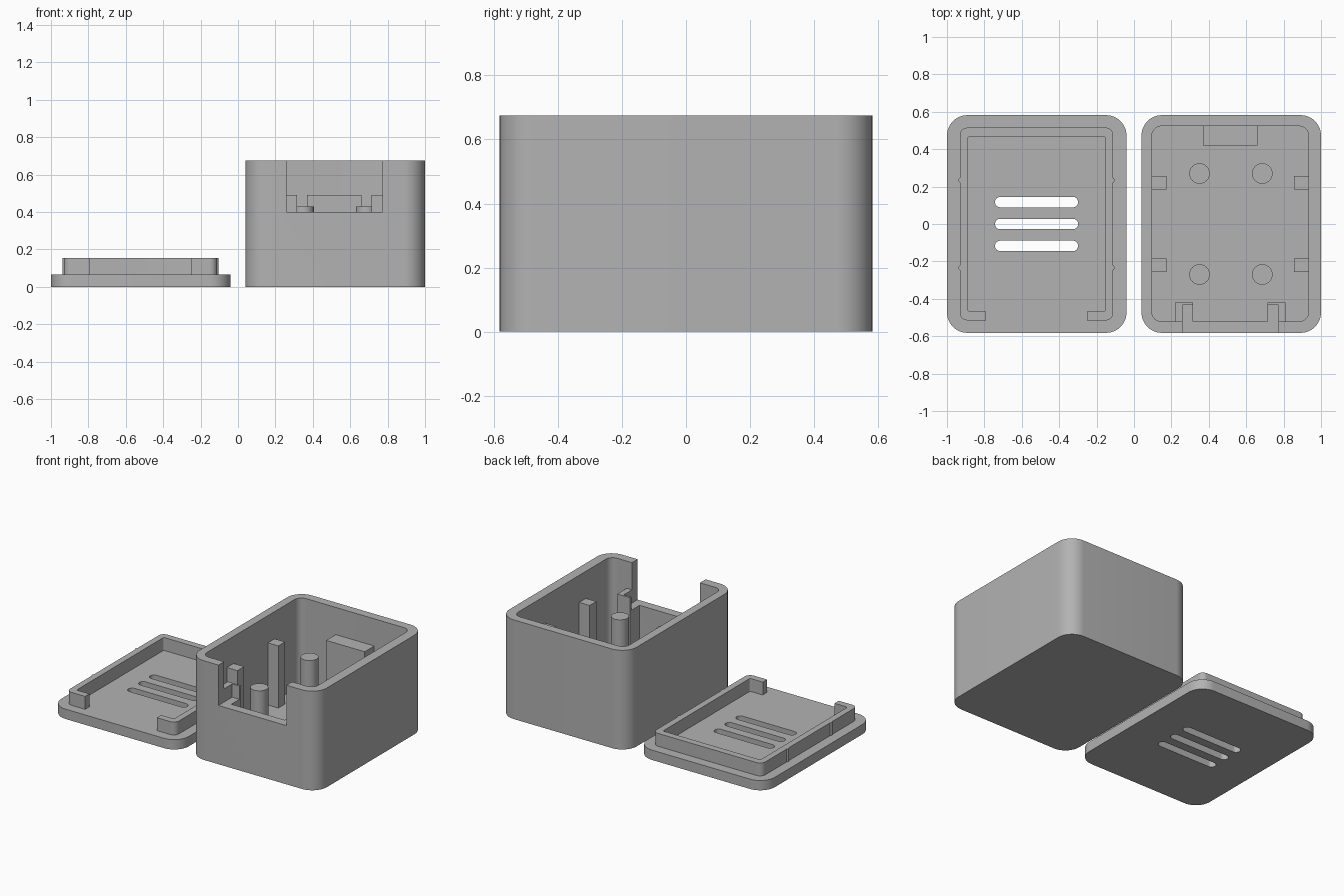
import bpy, bmesh, math

if "Cube" in bpy.data.objects:
    bpy.data.objects.remove(bpy.data.objects["Cube"])

grey = bpy.data.materials.new("plain_grey")
grey.diffuse_color = (0.45, 0.45, 0.45, 1)
grey.use_nodes = True
grey.node_tree.nodes["Principled BSDF"].inputs["Base Color"].default_value = grey.diffuse_color


def rounded_prism(name, x0, x1, y0, y1, z0, z1, r=0.0, seg=12):
    """Upright prism over a rectangle with rounded corners."""
    pts = []
    if r == 0:
        pts = [(x1, y1), (x0, y1), (x0, y0), (x1, y0)]
    else:
        corners = [(x1 - r, y1 - r), (x0 + r, y1 - r), (x0 + r, y0 + r), (x1 - r, y0 + r)]
        for i, (cx, cy) in enumerate(corners):
            for k in range(seg + 1):
                a = math.pi / 2 * (i + k / seg)
                pts.append((cx + r * math.cos(a), cy + r * math.sin(a)))
    bm = bmesh.new()
    base = bm.faces.new([bm.verts.new((x, y, z0)) for x, y in pts])
    ext = bmesh.ops.extrude_face_region(bm, geom=[base])["geom"]
    bmesh.ops.translate(bm, vec=(0, 0, z1 - z0),
                        verts=[g for g in ext if isinstance(g, bmesh.types.BMVert)])
    bmesh.ops.remove_doubles(bm, verts=bm.verts, dist=1e-5)
    bmesh.ops.recalc_face_normals(bm, faces=bm.faces)
    mesh = bpy.data.meshes.new(name)
    bm.to_mesh(mesh)
    bm.free()
    ob = bpy.data.objects.new(name, mesh)
    bpy.context.collection.objects.link(ob)
    mesh.materials.append(grey)
    return ob


def cylinder(name, x, y, r, z0, z1):
    bpy.ops.mesh.primitive_cylinder_add(vertices=32, radius=r, depth=z1 - z0,
                                        location=(x, y, (z0 + z1) / 2))
    ob = bpy.context.object
    ob.name = name
    ob.data.materials.append(grey)
    return ob


def cut(ob, *cutters):
    bpy.context.view_layer.objects.active = ob
    for c in cutters:
        m = ob.modifiers.new("cut", 'BOOLEAN')
        m.operation, m.solver, m.object = 'DIFFERENCE', 'EXACT', c
        bpy.ops.object.modifier_apply(modifier=m.name)


helpers = []


def cutter(*args, **kw):
    ob = rounded_prism("cutter", *args, **kw)
    ob.hide_render = True
    helpers.append(ob)
    return ob


FLOOR, TOP, D = 0.067, 0.675, 0.582
MID = 0.515                       # centre line of the box interior

# Box shell with cavity and front notch
shell = rounded_prism("box_shell", 0.04, 1.0, -D, D, 0, TOP, 0.11)
cavity = cutter(0.096, 0.933, -0.521, 0.523, FLOOR, 1, r=0.05)
notch = cutter(0.26, 0.772, -0.7, -0.434, 0.40, 1)
cut(shell, cavity, notch)

# Fittings inside the box, mirrored about its centre line
for s, side in ((-1, "left"), (1, "right")):
    def span(a, b):
        return sorted((MID + s * a, MID + s * b))
    for y, row in ((-0.22, "front"), (0.22, "back")):
        rounded_prism(f"{row}_{side}_post", *span(0.34, 0.425),
                      y - 0.036, y + 0.036, FLOOR - 0.02, 0.49)
    for y, row in ((-0.27, "front"), (0.27, "back")):
        cylinder(f"{row}_{side}_peg", MID + 0.003 + s * 0.168, y, 0.055, FLOOR - 0.02, 0.43)
    bracket = rounded_prism(f"{side}_notch_bracket", *span(0.2, 0.296),
                            -0.521, -0.42, FLOOR - 0.02, 0.49)
    cut(bracket, notch)

rounded_prism("back_block", 0.37, 0.66, 0.42, 0.535, FLOOR - 0.02, 0.49)

# Lid plate with three vent slots
plate = rounded_prism("lid_plate", -1.0, -0.04, -D, D, 0, FLOOR, 0.11)
cut(plate, *[cutter(-0.743, -0.299, y - 0.028, y + 0.028, -0.1, 0.2, r=0.0279)
             for y in (-0.117, 0, 0.117)])

# Raised lid rim, open at the front
rim = rounded_prism("lid_rim", -0.931, -0.111, -0.515, 0.515, FLOOR, 0.155, 0.04)
cut(rim, cutter(-0.888, -0.154, -0.469, 0.469, 0, 0.3, r=0.012),
    cutter(-0.791, -0.25, -0.7, -0.4, 0, 0.3))

# Small snap ridges on the rim sides
for x, side in ((-0.922, "left"), (-0.12, "right")):
    for y, row in ((-0.234, "front"), (0.234, "back")):
        cylinder(f"{row}_{side}_snap_ridge", x, y, 0.016, FLOOR, 0.155)

# Tidy up and smooth the rounded corners
for h in helpers:
    bpy.data.objects.remove(h, do_unlink=True)
for ob in list(bpy.context.scene.objects):
    bpy.ops.object.select_all(action='DESELECT')
    ob.select_set(True)
    bpy.context.view_layer.objects.active = ob
    bpy.ops.object.shade_smooth_by_angle(angle=math.radians(30))
